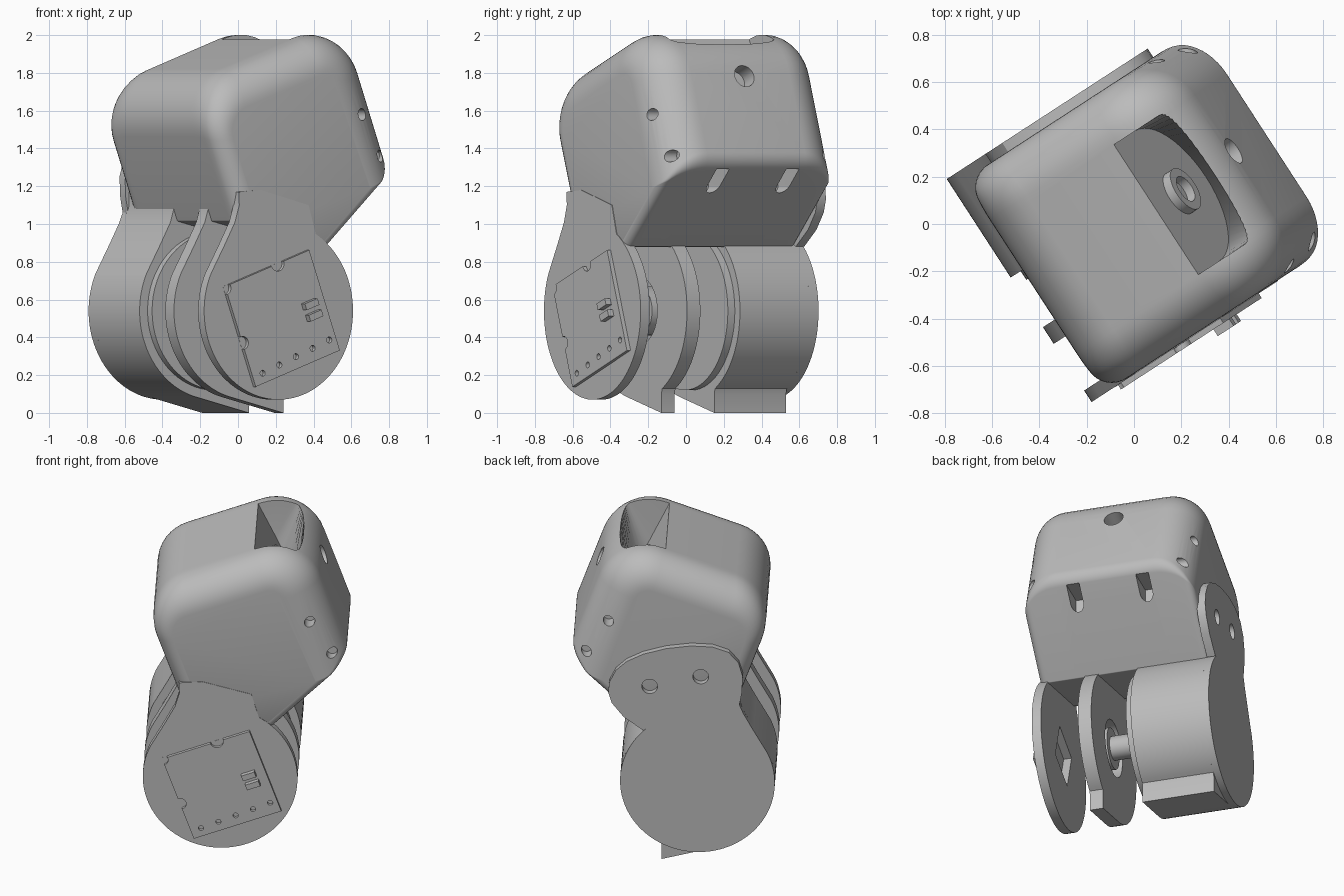
import bpy, bmesh, math
from mathutils import Vector, Matrix

if "Cube" in bpy.data.objects:
    bpy.data.objects.remove(bpy.data.objects["Cube"])

# Local frame: u across, v along the joint axis (front to back), z up
TURN = Matrix.Rotation(math.radians(33), 4, 'Z')
TILT = math.radians(20)
CU, CZ, R = -0.09, 0.54, 0.47
FRONT, BACK = -0.53, 0.547

grey = bpy.data.materials.new("machine_grey")
grey.use_nodes = True
grey.diffuse_color = (0.5, 0.5, 0.5, 1)
grey.node_tree.nodes["Principled BSDF"].inputs["Base Color"].default_value = (0.5, 0.5, 0.5, 1)


def loft(name, rings):
    """Closed solid through rings of local points."""
    bm = bmesh.new()
    loops = [[bm.verts.new(TURN @ Vector(p)) for p in ring] for ring in rings]
    n = len(loops[0])
    for a, b in zip(loops, loops[1:]):
        for i in range(n):
            j = (i + 1) % n
            bm.faces.new((a[i], a[j], b[j], b[i]))
    bm.faces.new(loops[0])
    bm.faces.new(loops[-1][::-1])
    bmesh.ops.recalc_face_normals(bm, faces=bm.faces)
    mesh = bpy.data.meshes.new(name)
    bm.to_mesh(mesh)
    bm.free()
    mesh.materials.append(grey)
    ob = bpy.data.objects.new(name, mesh)
    bpy.context.collection.objects.link(ob)
    return ob


def prism(name, profile, v0, v1):
    return loft(name, [[(u, v, z) for u, z in profile] for v in (v0, v1)])


def rod(name, start, axis, r, length, sides=32):
    start, axis = Vector(start), Vector(axis).normalized()
    a = axis.orthogonal().normalized()
    b = axis.cross(a)
    circle = [(math.cos(t), math.sin(t)) for t in (math.tau * i / sides for i in range(sides))]
    return loft(name, [[start + axis * d + (a * c + b * s) * r for c, s in circle]
                       for d in (0, length)])


def cut(ob, cutters):
    for c in cutters:
        c.hide_render = True
        mod = ob.modifiers.new("cut", 'BOOLEAN')
        mod.operation, mod.solver, mod.object = 'DIFFERENCE', 'EXACT', c
    bpy.context.view_layer.update()
    mesh = bpy.data.meshes.new_from_object(ob.evaluated_get(bpy.context.evaluated_depsgraph_get()))
    ob.modifiers.clear()
    ob.data = mesh
    for c in cutters:
        bpy.data.objects.remove(c)


def arc(a0, a1, n=40):
    return [(CU + R * math.cos(math.radians(a0 + (a1 - a0) * i / n)),
             CZ + R * math.sin(math.radians(a0 + (a1 - a0) * i / n))) for i in range(n + 1)]


def joint_profile(lug):
    """Disc with a neck reaching the housing and an optional stop lug below."""
    neck = [(0.1, 1.1), (-0.2, 1.18), (-0.34, 1.17), (-0.338, 1.1), (-0.365, 1.01), (-0.43, 0.89)]
    if lug:
        return neck + arc(155, 256) + [(0.13, 0), (0.13, 0.1)] + arc(-61, 60)
    return neck + arc(155, 420, 80)


# Housing: tilted body from five support lines, each (angle, distance, rim radius, corner radius)
SIDES = [(110, 1.82, 0.2, 0.3), (20, 1.1, 0.23, 0.09), (-46, -0.475, 0.04, 0.01),
         (-104, -0.907, 0.0, 0.01), (-160, -0.045, 0.1, 0.28)]


def housing_ring(depth, v):
    def off(r):
        return r - math.sqrt(r * r - (r - depth) ** 2) if depth < r else 0.0
    ring = []
    for i, (a, d, rim, fil) in enumerate(SIDES):
        b, e, rim2, _ = SIDES[(i + 1) % len(SIDES)]
        if b > a:
            b -= 360
        f = max(fil - (off(rim) + off(rim2)) / 2, 0.008)
        t, w = math.radians(a), math.radians(b)
        d1, d2 = d - off(rim) - f, e - off(rim2) - f
        det = math.sin(w - t)
        u = (d1 * math.sin(w) - d2 * math.sin(t)) / det
        z = (d2 * math.cos(t) - d1 * math.cos(w)) / det
        for k in range(11):
            g = t + (w - t) * k / 10
            ring.append((u + f * math.cos(g), v, z + f * math.sin(g)))
    return ring


depths = [0.23 * (1 - math.cos(math.pi / 2 * i / 12)) for i in range(13)]
rings = [housing_ring(d, FRONT + d) for d in depths]
rings += [housing_ring(d, BACK - d) for d in reversed(depths)]
housing = loft("housing", rings)

# Top notch: steep floor with a round lower end, opening to a straight rim
SLOPE = math.radians(64)
HALF = 0.327


def floor_point(s, v):
    return (0.11 + s * math.cos(SLOPE), v, 1.98 - s * math.sin(SLOPE))


turns = [math.pi * i / 24 for i in range(25)]
floor = [floor_point(-0.1, HALF)]
floor += [floor_point(0.25 + HALF * math.sin(t), HALF * math.cos(t)) for t in turns]
floor += [floor_point(-0.1, -HALF)]
rim = [(0.2, HALF, 2.1)] + [(0.41, HALF * math.cos(t), 2.1) for t in turns] + [(0.2, -HALF, 2.1)]

# Other housing openings: cable hole, screw holes and panel slots
P = (math.cos(TILT), 0, math.sin(TILT))
cutters = [loft("notch_cutter", [floor, rim]),
           rod("cable_cutter", (0.43, 0.03, 1.75), P, 0.06, 0.4)]
for v0 in (-0.6, 0.43):
    for u, z in ((0.453, 1.58), (0.588, 1.36)):
        cutters.append(rod("screw_cutter", (u, v0, z), (0, 1, 0), 0.032, 0.18, 20))
for v in (-0.19, 0.25):
    lower = [(v + 0.04 * math.cos(t), 1.205 - 0.04 * math.sin(t)) for t in turns]
    slot = lower + [(v - 0.04, 1.29), (v + 0.04, 1.29)]
    cutters.append(loft("slot_cutter", [[(u, y, z) for y, z in slot] for u in (0.45, 0.9)]))
cut(housing, cutters)

# Shaft boss on the notch floor
N = Vector((math.sin(SLOPE), 0, math.cos(SLOPE)))
boss_at = Vector(floor_point(0.27, 0.006))
boss = rod("notch_boss", boss_at - N * 0.03, N, 0.1, 0.07)
cut(boss, [rod("boss_cutter", boss_at - N * 0.01, N, 0.06, 0.2)])

# Joint discs and rear drum
front_disc = prism("front_disc", joint_profile(False), FRONT - 0.003, -0.475)


def square(cu, cz, w, h):
    c, s = math.cos(TILT), math.sin(TILT)
    return [(cu + x * w / 2 * c - y * h / 2 * s, cz + x * w / 2 * s + y * h / 2 * c)
            for x, y in ((-1, -1), (1, -1), (1, 1), (-1, 1))]


cut(front_disc, [prism("window_cutter", square(CU, CZ, 0.26, 0.26), -0.6, -0.4)])
middle_disc = prism("middle_disc", joint_profile(True), -0.24, -0.156)
cut(middle_disc, [rod("bore_cutter", (CU, -0.3, CZ), (0, 1, 0), 0.18, 0.3, 48)])
prism("rear_drum", joint_profile(True), 0.094, BACK)
rod("drum_step", (CU, 0.05, CZ), (0, 1, 0), 0.42, 0.1, 64)
rod("shaft", (CU, -0.31, CZ), (0, 1, 0), 0.075, 0.41)
rod("middle_hub", (CU, -0.24, CZ), (0, 1, 0), 0.13, 0.08)

# Back cover with its rounded upper lobe
lobe = [(0.24, 0.88), (0.36, 0.97), (0.43, 1.06), (0.452, 1.13), (0.445, 1.2), (0.405, 1.28),
        (0.34, 1.34), (0.24, 1.39), (0.1, 1.43), (-0.05, 1.45), (-0.18, 1.445), (-0.28, 1.41),
        (-0.34, 1.34), (-0.365, 1.25), (-0.36, 1.14), (-0.345, 1.06), (-0.37, 1.0), (-0.43, 0.89)]
cover = prism("back_cover", lobe + arc(155, 408, 80), BACK - 0.01, 0.59)
cut(cover, [rod("cover_cutter", (u, 0.5, z), (0, 1, 0), 0.048, 0.2)
            for u, z in ((0.2, 1.175), (-0.11, 1.245))])

# Circuit board with mounting notches, pin holes and two chips
board = prism("circuit_board", square(-0.08, 0.5, 0.565, 0.565), -0.556, FRONT + 0.005)
notches = [(-0.33, 0.37, 0.035), (-0.11, 0.79, 0.04), (-0.44, 0.66, 0.035)]
pins = [(-0.205 + 0.105 * i, 0.21 + 0.044 * i, 0.016) for i in range(5)]
cut(board, [rod("board_cutter", (u, -0.7, z), (0, 1, 0), r, 0.166, 20)
            for u, z, r in notches + pins])
for u, z in ((0.085, 0.575), (0.11, 0.515)):
    prism("board_chip", square(u, z, 0.085, 0.036), -0.59, -0.55)

# Smooth shading with crisp edges
bpy.ops.object.select_all(action='DESELECT')
for ob in bpy.context.collection.objects:
    if ob.type == 'MESH' and grey.name in ob.data.materials:
        ob.select_set(True)
        bpy.context.view_layer.objects.active = ob
bpy.ops.object.shade_smooth_by_angle(angle=math.radians(30))
